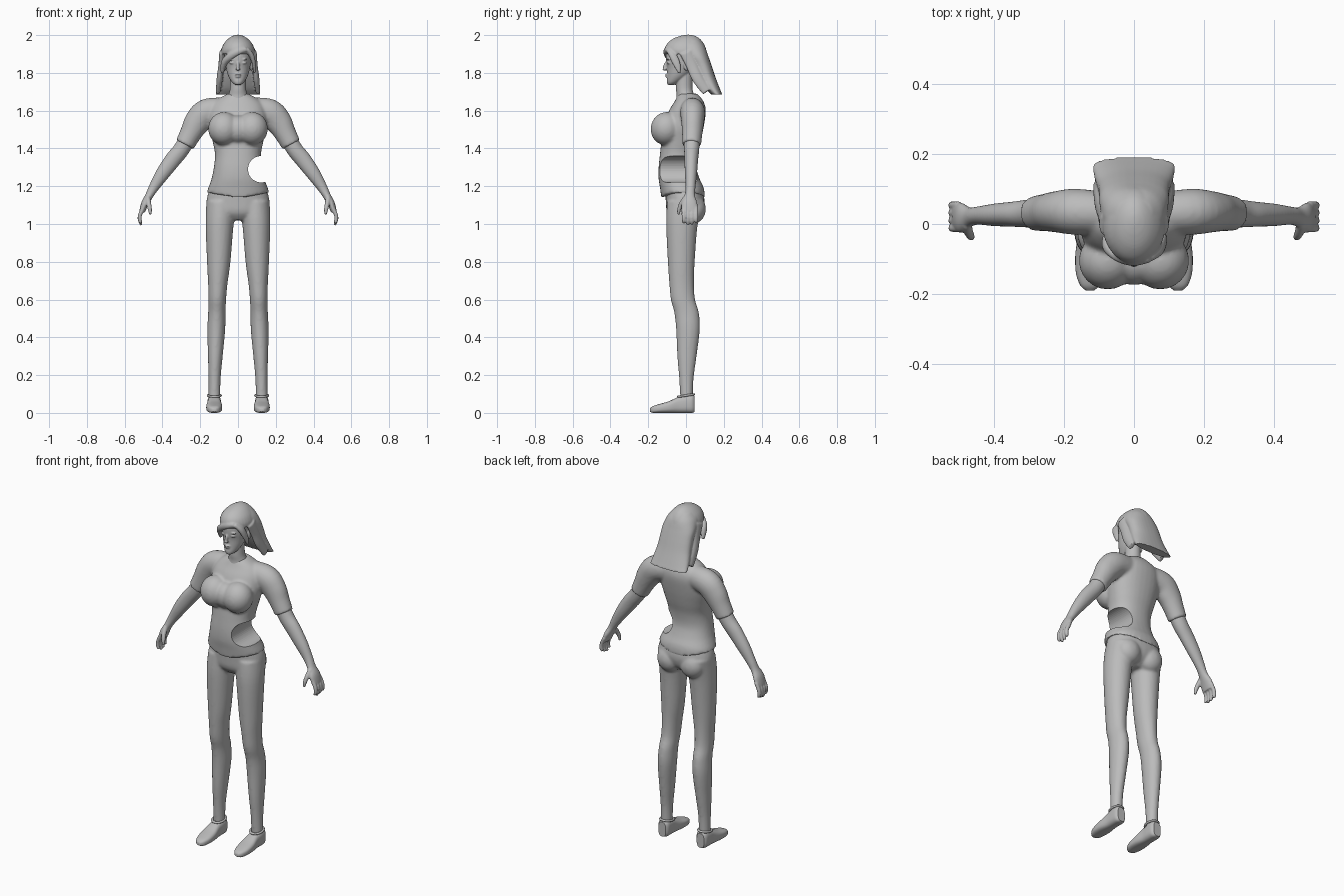
import bpy, bmesh, math
from mathutils import Vector

cube = bpy.data.objects.get("Cube")
if cube:
    bpy.data.objects.remove(cube, do_unlink=True)

GREY = bpy.data.materials.new("plain grey")
GREY.use_nodes = True
tone = (0.5, 0.5, 0.5, 1)
GREY.diffuse_color = tone
GREY.node_tree.nodes["Principled BSDF"].inputs["Base Color"].default_value = tone


def spline(rows, steps=5):
    """Catmull-Rom interpolation of every column of a station table."""
    out = []
    last = len(rows) - 1
    for i in range(last):
        a, b, c, d = rows[max(i - 1, 0)], rows[i], rows[i + 1], rows[min(i + 2, last)]
        for k in range(steps):
            t = k / steps
            out.append([q + t * (r - p + t * (2 * p - 5 * q + 4 * r - s + t * (3 * (q - r) + s - p))) / 2
                        for p, q, r, s in zip(a, b, c, d)])
    return out + [list(rows[-1])]


def loft(name, rings, power=1.0, count=32):
    """Skin closed rings given as (centre, half axis u, half axis v)."""
    def bend(value):
        return math.copysign(abs(value) ** power, value)
    bm = bmesh.new()
    loops = []
    for centre, u, v in rings:
        angles = [math.tau * k / count for k in range(count)]
        loops.append([bm.verts.new(centre + u * bend(math.cos(a)) + v * bend(math.sin(a))) for a in angles])
    for low, high in zip(loops, loops[1:]):
        for k in range(count):
            n = (k + 1) % count
            bm.faces.new((low[k], low[n], high[n], high[k]))
    bm.faces.new(loops[0])
    bm.faces.new(loops[-1])
    bmesh.ops.recalc_face_normals(bm, faces=bm.faces)
    mesh = bpy.data.meshes.new(name)
    bm.to_mesh(mesh)
    bm.free()
    obj = bpy.data.objects.new(name, mesh)
    bpy.context.collection.objects.link(obj)
    return obj


def column(name, rows, side=1, power=0.9):
    """Upright form: rows of z, centre x, half width, front y, back y."""
    return loft(name, [(Vector((side * cx, (f + b) / 2, z)), Vector((rx, 0, 0)), Vector((0, (b - f) / 2, 0)))
                       for z, cx, rx, f, b in spline(rows)], power)


def tube(name, rows, side=1, count=24):
    """Limb along a path: rows of x, y, z, radius across, radius along y."""
    path = spline(rows)
    points = [Vector((side * r[0], r[1], r[2])) for r in path]
    rings = []
    for i, row in enumerate(path):
        t = (points[min(i + 1, len(path) - 1)] - points[max(i - 1, 0)]).normalized()
        v = Vector((0, 1, 0))
        v = (v - t * v.dot(t)).normalized()
        rings.append((points[i], t.cross(v) * row[3], v * row[4]))
    return loft(name, rings, 1, count)


def blob(x, y, z, size, tilt=0):
    bpy.ops.mesh.primitive_uv_sphere_add(segments=24, ring_count=16, location=(x, y, z), rotation=(tilt, 0, 0))
    bpy.context.object.scale = size
    return bpy.context.object


def apply(obj, kind, **settings):
    bpy.context.view_layer.objects.active = obj
    mod = obj.modifiers.new(kind, kind)
    for key, value in settings.items():
        setattr(mod, key, value)
    bpy.ops.object.modifier_apply(modifier=mod.name)


def finish(obj, angle=45):
    obj.data.materials.clear()
    obj.data.materials.append(GREY)
    bpy.ops.object.select_all(action='DESELECT')
    obj.select_set(True)
    bpy.context.view_layer.objects.active = obj
    bpy.ops.object.shade_smooth_by_angle(angle=math.radians(angle))


def fuse(name, parts, voxel, rounds=4):
    """Join overlapping forms into one smooth skin."""
    bpy.ops.object.select_all(action='DESELECT')
    for part in parts:
        part.select_set(True)
    body = parts[0]
    bpy.context.view_layer.objects.active = body
    bpy.ops.object.join()
    body.name = name
    apply(body, 'REMESH', mode='VOXEL', voxel_size=voxel)
    apply(body, 'SMOOTH', factor=0.5, iterations=rounds)
    finish(body)
    return body


SIDES = (1, -1)

# Shirt: torso with a hem dipping at the middle, bust and short sleeves
torso = column("torso", [
    (1.15, 0, .165, -.13, .1), (1.19, 0, .157, -.137, .095), (1.24, 0, .14, -.145, .072),
    (1.3, 0, .128, -.145, .055), (1.37, 0, .122, -.138, .06), (1.44, 0, .135, -.13, .078),
    (1.52, 0, .152, -.12, .095), (1.6, 0, .148, -.09, .105), (1.65, 0, .12, -.06, .092),
    (1.69, 0, .055, -.04, .06)])
for v in torso.data.vertices:
    if v.co.z < 1.2:
        v.co.z += (1.2 - v.co.z) * 4 * (abs(v.co.x) - .08)
parts = [torso, blob(0, -.105, 1.5, (.075, .07, .075))]
for s in SIDES:
    parts.append(blob(s * .075, -.105, 1.505, (.083, .082, .088), -.2))
    parts.append(tube("sleeve", [
        (.07, .03, 1.605, .065, .06), (.165, .035, 1.59, .073, .066), (.215, .035, 1.54, .07, .06),
        (.25, .033, 1.48, .058, .054), (.282, .03, 1.42, .052, .05)], s))
shirt = fuse("shirt", parts, .008, 5)

# Round bite through the left of the waist
bpy.ops.mesh.primitive_cylinder_add(vertices=48, radius=.07, depth=1, location=(.123, 0, 1.29),
                                    rotation=(math.pi / 2, 0, 0))
cutter = bpy.context.object
cutter.hide_render = True
apply(shirt, 'BOOLEAN', operation='DIFFERENCE', object=cutter, solver='EXACT')
bpy.data.objects.remove(cutter, do_unlink=True)
finish(shirt)

# Trousers: pelvis, seat and both legs
parts = [column("pelvis", [
    (1.19, 0, .15, -.11, .085), (1.12, 0, .167, -.107, .098), (1.06, 0, .155, -.1, .08),
    (1.02, 0, .06, -.07, .03)])]
for s in SIDES:
    parts.append(blob(s * .075, .045, 1.08, (.072, .06, .075)))
    parts.append(column("leg", [
        (1.12, .087, .08, -.1, .09), (1, .097, .074, -.105, .062), (.8, .102, .062, -.096, .046),
        (.68, .107, .051, -.088, .042), (.6, .11, .047, -.08, .048), (.53, .112, .046, -.062, .068),
        (.44, .115, .047, -.052, .073), (.3, .12, .039, -.046, .056), (.18, .124, .032, -.036, .04),
        (.07, .125, .031, -.03, .036)], s, 1))
fuse("trousers", parts, .008)

# Shoes: long pointed toe, raised back and a strap around the ankle
for s in SIDES:
    name = "left" if s > 0 else "right"
    rows = spline([(.045, .024, .004, .088), (.03, .034, 0, .098), (0, .036, 0, .096), (-.04, .036, 0, .085),
                   (-.09, .042, 0, .062), (-.14, .04, 0, .047), (-.175, .028, 0, .036), (-.19, .012, .006, .024)])
    shoe = loft(name + "_shoe", [(Vector((s * .126, y, (lo + hi) / 2)), Vector((w, 0, 0)),
                                  Vector((0, 0, (hi - lo) / 2))) for y, w, lo, hi in rows], .7)
    finish(shoe)
    bpy.ops.mesh.primitive_torus_add(major_radius=.034, minor_radius=.006, location=(s * .125, 0, .092),
                                     rotation=(.15, 0, 0))
    strap = bpy.context.object
    strap.name = name + "_shoe_strap"
    strap.scale.y = 1.2
    finish(strap)

# Bare arms with palm, four fingers and a thumb
for s in SIDES:
    parts = [tube("forearm", [
        (.255, .032, 1.47, .044, .042), (.3, .03, 1.395, .043, .04), (.345, .028, 1.34, .043, .036),
        (.4, .026, 1.265, .037, .032), (.445, .024, 1.195, .027, .026), (.47, .02, 1.15, .021, .028),
        (.492, .018, 1.11, .02, .042), (.508, .02, 1.065, .015, .043)], s)]
    for i in range(4):
        y = -.012 + i * .022
        tip = .99 + .012 * abs(i - 1.3)
        parts.append(tube("finger", [(.5, y, 1.09, .011, .011), (.518, y, 1.05, .011, .011),
                                     (.52, y, 1.02, .01, .01), (.511, y, tip, .007, .007)], s, 12))
    parts.append(tube("thumb", [(.478, 0, 1.14, .014, .015), (.472, -.025, 1.105, .013, .013),
                                (.466, -.037, 1.075, .011, .01), (.464, -.039, 1.05, .007, .007)], s, 12))
    fuse(("left" if s > 0 else "right") + "_arm", parts, .0045, 3)

# Head with neck and features
parts = [column("skull", [
    (1.737, 0, .016, -.097, -.06), (1.752, 0, .033, -.102, -.03), (1.785, 0, .052, -.1, .015),
    (1.825, 0, .063, -.1, .045), (1.87, 0, .07, -.106, .065), (1.92, 0, .07, -.1, .07),
    (1.96, 0, .045, -.06, .05)], 1, 1)]
parts.append(column("neck", [(1.64, 0, .066, -.055, .06), (1.68, 0, .052, -.05, .045),
                             (1.72, 0, .042, -.053, .034), (1.8, 0, .042, -.05, .035)], 1, 1))
parts.append(blob(0, -.108, 1.838, (.008, .012, .026), -.35))
parts.append(blob(0, -.113, 1.82, (.012, .011, .008)))
parts.append(blob(0, -.103, 1.79, (.018, .008, .005)))
parts.append(blob(0, -.101, 1.78, (.014, .008, .005)))
for s in SIDES:
    parts.append(blob(s * .03, -.091, 1.853, (.015, .011, .007)))
    parts.append(blob(s * .031, -.094, 1.872, (.02, .009, .005)))
    parts.append(blob(s * .07, .005, 1.84, (.01, .018, .03)))
fuse("head", parts, .004, 2)

# Hair: cap, long fall flaring to the back, and swept locks beside the face
parts = [column("hair_fall", [
    (1.685, 0, .118, .135, .192), (1.72, 0, .114, .1, .178), (1.78, 0, .104, .062, .155),
    (1.84, 0, .1, .035, .135), (1.89, 0, .098, 0, .118), (1.94, 0, .083, -.05, .1),
    (1.975, 0, .055, -.04, .075)], 1, .85)]
parts.append(column("hair_cap", [
    (1.9, 0, .09, -.106, .1), (1.925, 0, .088, -.113, .106), (1.955, 0, .075, -.1, .094),
    (1.98, 0, .053, -.07, .074), (1.995, 0, .03, -.033, .05), (2.002, 0, .008, 0, .025)], 1, 1))
parts.append(tube("fringe", [(.045, -.1, 1.925, .012, .01), (0, -.108, 1.912, .017, .012),
                             (-.04, -.097, 1.888, .019, .013), (-.072, -.065, 1.855, .018, .02),
                             (-.084, -.04, 1.8, .008, .01)]))
parts.append(tube("temple_lock", [(.045, -.097, 1.925, .012, .012), (.07, -.072, 1.895, .014, .02),
                                  (.084, -.05, 1.85, .01, .02), (.088, -.035, 1.8, .007, .008)]))
for s in SIDES:
    parts.append(tube("side_lock", [(.085, .0, 1.91, .014, .035), (.09, .03, 1.84, .014, .03),
                                    (.097, .062, 1.77, .016, .03), (.105, .11, 1.7, .012, .025)], s))
fuse("hair", parts, .005, 3)
